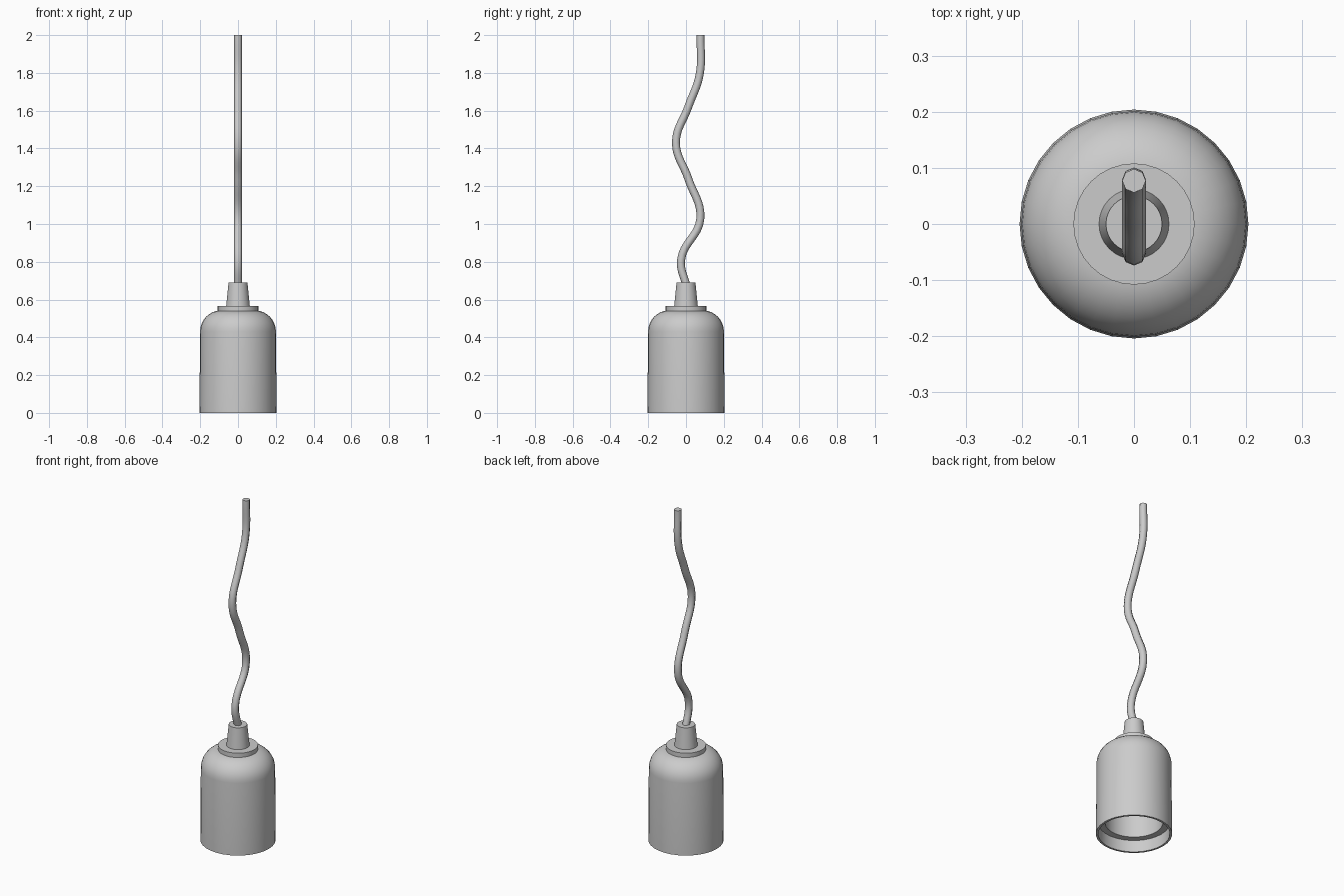
import bpy
import math

cube = bpy.data.objects.get("Cube")
if cube:
    bpy.data.objects.remove(cube, do_unlink=True)

GREY = (0.6, 0.6, 0.6, 1)
grey = bpy.data.materials.new("plain grey")
grey.use_nodes = True
grey.diffuse_color = GREY
grey.node_tree.nodes["Principled BSDF"].inputs["Base Color"].default_value = GREY


def finish(obj, angle=40):
    obj.data.materials.append(grey)
    bpy.ops.object.select_all(action="DESELECT")
    obj.select_set(True)
    bpy.context.view_layer.objects.active = obj
    bpy.ops.object.shade_smooth_by_angle(angle=math.radians(angle))


def lathe(name, profile, sides=32):
    """Spin a (radius, height) profile about z; a zero radius makes a pole."""
    verts, rings, faces = [], [], []
    for r, z in profile:
        n = sides if r > 0 else 1
        rings.append([len(verts) + i for i in range(n)])
        for i in range(n):
            a = math.tau * i / sides
            verts.append((r * math.cos(a), r * math.sin(a), z))
    for low, high in zip(rings, rings[1:]):
        for i in range(sides):
            j = (i + 1) % sides
            quad = [low[i % len(low)], low[j % len(low)],
                    high[j % len(high)], high[i % len(high)]]
            faces.append(list(dict.fromkeys(quad)))
    mesh = bpy.data.meshes.new(name)
    mesh.from_pydata(verts, [], faces)
    obj = bpy.data.objects.new(name, mesh)
    bpy.context.collection.objects.link(obj)
    finish(obj)


def shoulder(radius, base, width, height, steps=8):
    """Quarter ellipse from a vertical wall inwards to a flat top."""
    arc = [math.pi / 2 * i / steps for i in range(steps + 1)]
    return [(radius - width * (1 - math.cos(a)), base + height * math.sin(a)) for a in arc]


# Hollow socket body: inner bore, stepped ledge, rim, outer wall, round shoulder
bore = list(reversed(shoulder(0.155, 0.40, 0.08, 0.09)))
lathe("socket_body", [(0, 0.49)] + bore
      + [(0.155, 0.07), (0.192, 0.07), (0.192, 0), (0.204, 0)]
      + shoulder(0.201, 0.43, 0.11, 0.112) + [(0, 0.542)])

# Flange on the shoulder and tapered cord grip above it
lathe("top_flange", [(0, 0.538), (0.108, 0.538), (0.108, 0.566), (0, 0.566)])
lathe("cord_grip", [(0, 0.56), (0.063, 0.56), (0.05, 0.69), (0, 0.69)])

# Wavy hanging cord, as (y, z) points
path = [(0.006, 0.66), (-0.026, 0.81), (0.076, 1.03), (0.012, 1.24),
        (-0.053, 1.43), (0.012, 1.62), (0.072, 1.79), (0.077, 2.0)]
curve = bpy.data.curves.new("hanging_cord", "CURVE")
curve.dimensions = "3D"
curve.bevel_depth = 0.021
curve.bevel_resolution = 2
curve.resolution_u = 8
curve.use_fill_caps = True
spline = curve.splines.new("BEZIER")
spline.bezier_points.add(len(path) - 1)
for point, (y, z) in zip(spline.bezier_points, path):
    point.co = (0, y, z)
    point.handle_left_type = point.handle_right_type = "AUTO"
cord = bpy.data.objects.new("hanging_cord", curve)
bpy.context.collection.objects.link(cord)
bpy.ops.object.select_all(action="DESELECT")
cord.select_set(True)
bpy.context.view_layer.objects.active = cord
bpy.ops.object.convert(target="MESH")
finish(bpy.context.view_layer.objects.active, 50)
